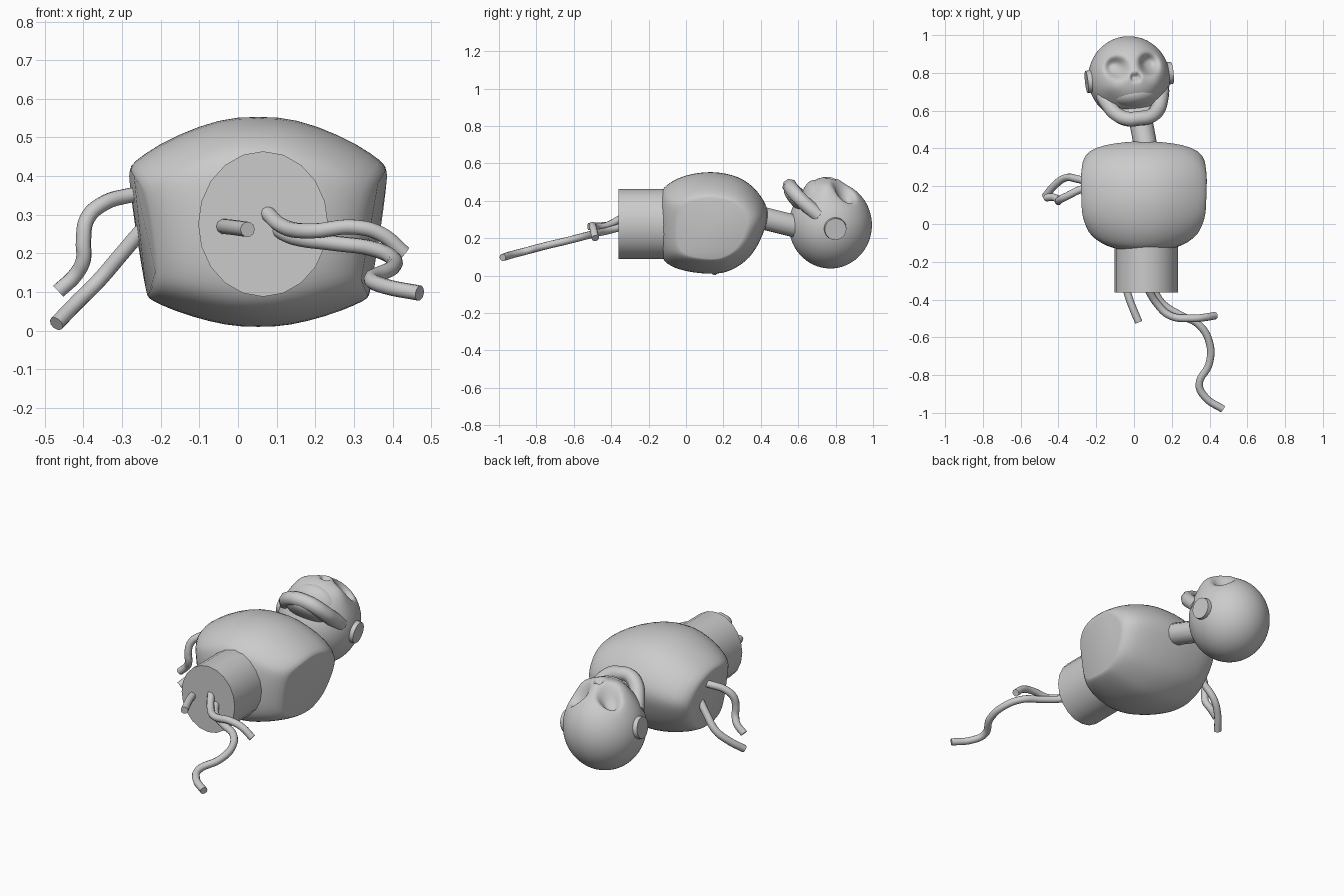
import bpy, bmesh, math
from mathutils import Vector, Matrix

if "Cube" in bpy.data.objects:
    bpy.data.objects.remove(bpy.data.objects["Cube"])

HEAD = (Matrix.Translation((-0.026, 0.772, 0.27)) @ Matrix.Rotation(math.radians(6), 4, 'Z')
        @ Matrix.Rotation(math.radians(8), 4, 'Y'))


def finish(name, bm, mat=Matrix(), angle=40):
    bmesh.ops.recalc_face_normals(bm, faces=bm.faces)
    me = bpy.data.meshes.new(name)
    bm.to_mesh(me)
    bm.free()
    ob = bpy.data.objects.new(name, me)
    ob.matrix_world = mat
    bpy.context.collection.objects.link(ob)
    bpy.ops.object.select_all(action='DESELECT')
    ob.select_set(True)
    bpy.context.view_layer.objects.active = ob
    bpy.ops.object.shade_smooth_by_angle(angle=math.radians(angle))
    return ob


def tube(name, pts, r, mat=Matrix(), res=3):
    cu = bpy.data.curves.new(name, 'CURVE')
    cu.dimensions = '3D'
    cu.bevel_depth = r
    cu.bevel_resolution = res
    cu.resolution_u = 6
    cu.use_fill_caps = True
    sp = cu.splines.new('BEZIER')
    sp.bezier_points.add(len(pts) - 1)
    for bp, p in zip(sp.bezier_points, pts):
        bp.co = p
        bp.handle_left_type = bp.handle_right_type = 'AUTO'
    ob = bpy.data.objects.new(name, cu)
    ob.matrix_world = mat
    bpy.context.collection.objects.link(ob)
    return ob


def smooth_loop(pts, n=4):
    out, k = [], len(pts)
    P = [Vector(p) for p in pts]
    for i in range(k):
        a, b, c, d = P[i - 1], P[i], P[(i + 1) % k], P[(i + 2) % k]
        for j in range(n):
            t = j / n
            out.append(0.5 * (2 * b + (c - a) * t + (2 * a - 5 * b + 4 * c - d) * t * t
                              + (3 * b - a - 3 * c + d) * t ** 3))
    return out


def ellipsoid(name, centre, radii, mat, tilt=0):
    bm = bmesh.new()
    bmesh.ops.create_uvsphere(bm, u_segments=32, v_segments=20, radius=1)
    m = Matrix.Translation(centre) @ Matrix.Rotation(tilt, 4, 'X') @ Matrix.Diagonal((*radii, 1))
    bmesh.ops.transform(bm, matrix=m, verts=bm.verts)
    return finish(name, bm, mat)


# Torso: side profile lofted across x, ending in slanted flat shoulders
profile = smooth_loop([(0.14, 0.553), (0.28, 0.525), (0.38, 0.45), (0.437, 0.34), (0.41, 0.22),
                       (0.34, 0.10), (0.24, 0.03), (0.14, 0.01), (0, 0.025), (-0.1, 0.065),
                       (-0.14, 0.14), (-0.15, 0.28), (-0.14, 0.42), (-0.1, 0.485), (0, 0.535)])
# rows: distance from the middle, scale along y, scale along z
half = [(0, 1, 1), (0.05, 0.998, 0.995), (0.1, 0.985, 0.97), (0.15, 0.965, 0.925),
        (0.2, 0.935, 0.865), (0.25, 0.885, 0.79), (0.285, 0.825, 0.725), (0.31, 0.75, 0.67),
        (0.322, 0.68, 0.63), (0.325, 0.63, 0.6)]
stations = [(-d, a, b) for d, a, b in half[:0:-1]] + half
bm = bmesh.new()
rings = []
for d, sy, sz in stations:
    ring = []
    for p in profile:
        y = 0.137 + (p.x - 0.137) * sy
        z = 0.281 + (p.y - 0.281) * sz - 0.07 * (1 - sz)
        front = max(0, 0.1 - y)
        x = 0.052 + d * (1 + 0.45 * min(0.04, z - 0.36) + 0.1 * (y - 0.14) - 4.0 * front ** 2)
        ring.append(bm.verts.new((x, y, z)))
    rings.append(ring)
n = len(profile)
for r0, r1 in zip(rings, rings[1:]):
    for i in range(n):
        bm.faces.new((r0[i], r0[(i + 1) % n], r1[(i + 1) % n], r1[i]))
bm.faces.new(rings[0])
bm.faces.new(rings[-1])
finish("torso", bm, angle=40)

# Waist: oval drum pointing to the front
bm = bmesh.new()
bmesh.ops.create_cone(bm, cap_ends=True, segments=20, radius1=0.168, radius2=0.168, depth=0.34)
bmesh.ops.transform(bm, matrix=Matrix.Translation((0.065, -0.192, 0.276))
                    @ Matrix.Diagonal((1, 1, 1.12, 1)) @ Matrix.Rotation(math.pi / 2, 4, 'X'),
                    verts=bm.verts)
finish("waist", bm)

# Neck
tube("neck", [(0.07, 0.36, 0.32), (0.045, 0.5, 0.285), (0.015, 0.64, 0.25)], 0.062)

# Skull: flattened face with eye sockets and nose hollow pressed into a sphere
bm = bmesh.new()
bmesh.ops.create_icosphere(bm, subdivisions=6, radius=1)
for v in bm.verts:
    u, h, w = v.co.x * 0.216, v.co.y * 0.222, v.co.z * 0.232
    if w > 0:
        dw = 0.028 * math.exp(-(u / 0.13) ** 4 - ((h + 0.04) / 0.1) ** 4)
        for s in (-1, 1):
            dw -= 0.07 * math.exp(-(math.hypot(u - s * 0.088, h - 0.062) / 0.05) ** 3)
            dw += 0.02 * math.exp(-(math.hypot(u - s * 0.13, h + 0.04) / 0.05) ** 2)
            dw -= 0.028 * math.exp(-((u - s * 0.012) / 0.013) ** 2 - ((h - 0.002) / 0.02) ** 2)
        w += dw * min(1, w / 0.08)
    v.co = (u, h, w)
finish("skull", bm, HEAD, 60)

# Upper jaw, lower jaw rim and its floor
ellipsoid("upper_jaw", (0, -0.085, 0.12), (0.135, 0.075, 0.123), HEAD)
arm = [(0.16, -0.075, 0.07), (0.14, -0.13, 0.115), (0.107, -0.185, 0.165), (0.055, -0.215, 0.2)]
tube("lower_jaw", arm + [(0, -0.217, 0.206)] + [(-x, y, z) for x, y, z in arm[::-1]], 0.04, HEAD, 2)
ellipsoid("jaw_floor", (0, -0.18, 0.13), (0.115, 0.095, 0.035), HEAD, math.radians(-45))

# Ears: flat discs
for side, s in (("right", 1), ("left", -1)):
    bm = bmesh.new()
    bmesh.ops.create_cone(bm, cap_ends=True, segments=20, radius1=0.066, radius2=0.058, depth=0.07)
    bmesh.ops.transform(bm, matrix=Matrix.Translation((s * 0.195, 0.004, 0.01))
                        @ Matrix.Rotation(s * math.pi / 2, 4, 'Y'), verts=bm.verts)
    finish(side + "_ear", bm, HEAD)

# Thin wire-like arms and legs
limbs = {
    "upper_arm_wire": [(-0.22, 0.2, 0.357), (-0.29, 0.18, 0.348), (-0.35, 0.15, 0.328),
                       (-0.39, 0.13, 0.29), (-0.4, 0.12, 0.23), (-0.4, 0.125, 0.185),
                       (-0.42, 0.14, 0.145), (-0.465, 0.14, 0.102)],
    "lower_arm_wire": [(-0.2, 0.215, 0.31), (-0.25, 0.225, 0.258), (-0.3, 0.238, 0.2),
                       (-0.36, 0.245, 0.13), (-0.42, 0.205, 0.07), (-0.47, 0.145, 0.018)],
    "short_leg_wire": [(-0.045, -0.33, 0.27), (-0.02, -0.41, 0.268), (0.025, -0.52, 0.262)],
    "middle_leg_wire": [(0.07, -0.34, 0.31), (0.12, -0.42, 0.268), (0.19, -0.485, 0.258),
                        (0.3, -0.5, 0.268), (0.37, -0.495, 0.25), (0.43, -0.485, 0.2)],
    "long_leg_wire": [(0.1, -0.34, 0.262), (0.15, -0.42, 0.24), (0.25, -0.485, 0.226),
                      (0.34, -0.53, 0.214), (0.4, -0.63, 0.188), (0.398, -0.74, 0.162),
                      (0.345, -0.85, 0.133), (0.38, -0.92, 0.115), (0.47, -0.98, 0.097)],
}
for name, pts in limbs.items():
    tube(name, pts, 0.02)
